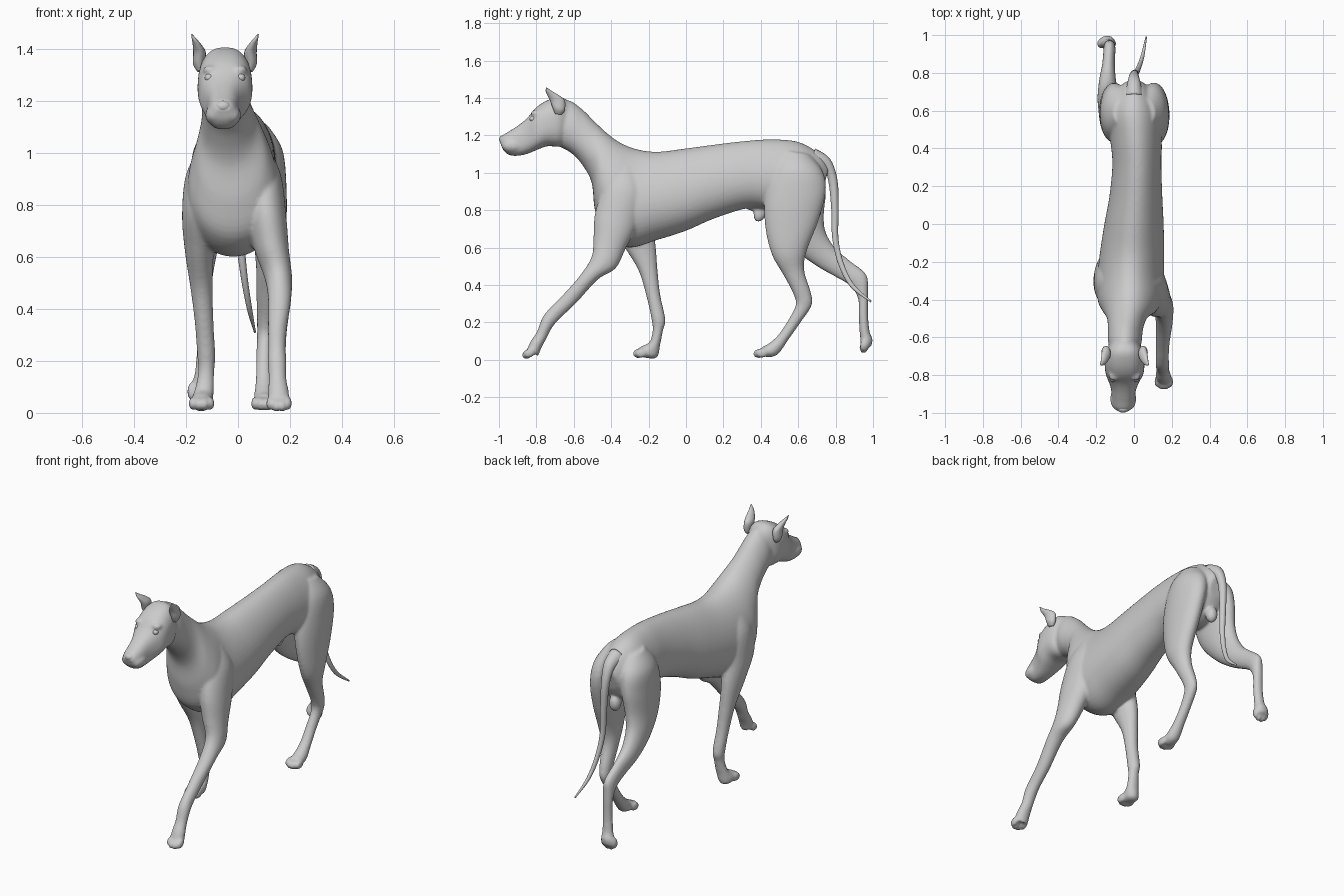
import bpy, bmesh, math
from mathutils import Matrix, Vector

HEAD_X = -0.05


def spow(v, p):
    return math.copysign(abs(v) ** p, v)


def loft(bm, rows, egg=0.0, power=1.0, n=32, steps=5):
    """Rows: centre x, half width, then two opposite profile points (y, z, y, z)."""
    dense = []
    for i in range(len(rows) - 1):
        p0, p1, p2 = rows[max(i - 1, 0)], rows[i], rows[i + 1]
        p3 = rows[min(i + 2, len(rows) - 1)]
        for k in range(steps):
            t = k / steps
            dense.append([0.5 * (2 * b + (c - a) * t + (2 * a - 5 * b + 4 * c - d) * t * t
                                 + (3 * b - a - 3 * c + d) * t ** 3)
                          for a, b, c, d in zip(p0, p1, p2, p3)])
    dense.append(rows[-1])
    rings = []
    for x, w, ya, za, yb, zb in dense:
        ring = []
        for j in range(n):
            a = 2 * math.pi * j / n
            c, s = spow(math.cos(a), power), spow(math.sin(a), power)
            ring.append(bm.verts.new((x + w * c * (1 - egg * s),
                                      (ya + yb) / 2 + (ya - yb) / 2 * s,
                                      (za + zb) / 2 + (za - zb) / 2 * s)))
        rings.append(ring)
    faces = [bm.faces.new(rings[0]), bm.faces.new(rings[-1][::-1])]
    for r, q in zip(rings, rings[1:]):
        for j in range(n):
            faces.append(bm.faces.new((r[j], q[j], q[(j + 1) % n], r[(j + 1) % n])))
    bmesh.ops.recalc_face_normals(bm, faces=faces)


def blob(bm, centre, radii, tilt=0.0):
    m = (Matrix.Translation(Vector(centre)) @ Matrix.Rotation(tilt, 4, 'X')
         @ Matrix.Diagonal((*radii, 1)))
    bmesh.ops.create_uvsphere(bm, u_segments=20, v_segments=12, radius=1, matrix=m)


def toes(bm, x, y, z, radii, tilt=0.0):
    for off, back in ((-.034, .014), (-.012, 0), (.012, 0), (.034, .014)):
        blob(bm, (x + off, y + back * math.cos(tilt), z + back * math.sin(tilt)), radii, tilt)


def finish(bm, name):
    me = bpy.data.meshes.new(name)
    bm.to_mesh(me)
    bm.free()
    me.shade_smooth()
    ob = bpy.data.objects.new(name, me)
    bpy.context.scene.collection.objects.link(ob)
    return ob


body = bmesh.new()

# torso and neck
loft(body, [
    (0, .05, .765, 1.03, .73, .90), (0, .10, .715, 1.10, .68, .82),
    (0, .145, .60, 1.165, .58, .78), (.01, .135, .45, 1.178, .45, .80),
    (.015, .128, .30, 1.168, .33, .81), (.01, .138, .15, 1.15, .15, .755),
    (0, .155, 0, 1.13, 0, .69), (-.01, .168, -.15, 1.112, -.15, .642),
    (-.018, .175, -.26, 1.125, -.31, .60), (-.02, .17, -.35, 1.16, -.44, .67),
    (-.025, .14, -.42, 1.21, -.487, .80), (-.037, .105, -.49, 1.275, -.505, .95),
    (-.045, .092, -.55, 1.335, -.56, 1.05), (-.048, .088, -.62, 1.385, -.62, 1.11),
    (-.05, .075, -.68, 1.39, -.70, 1.15)], egg=.16, n=48)

# head
loft(body, [
    (HEAD_X, .065, -.61, 1.365, -.64, 1.16), (HEAD_X, .098, -.67, 1.405, -.68, 1.14),
    (HEAD_X, .105, -.74, 1.388, -.74, 1.142), (HEAD_X, .099, -.80, 1.35, -.79, 1.125),
    (-.053, .08, -.845, 1.297, -.83, 1.108), (-.055, .066, -.885, 1.262, -.87, 1.095),
    (-.057, .058, -.94, 1.225, -.92, 1.09), (-.058, .05, -.98, 1.20, -.955, 1.10),
    (-.058, .03, -.998, 1.175, -.98, 1.125)], egg=.06, power=.8, n=40)
for s in (-1, 1):
    blob(body, (-.057 + s * .035, -.925, 1.145), (.034, .06, .038))   # lips
    blob(body, (HEAD_X + s * .056, -.80, 1.318), (.03, .03, .018))    # brow

# front leg reaching forward
loft(body, [
    (.06, .05, -.38, 1.04, -.27, 1.03), (.095, .07, -.44, .93, -.22, .90),
    (.11, .076, -.487, .78, -.26, .72), (.13, .066, -.495, .65, -.32, .60),
    (.155, .053, -.505, .55, -.375, .49), (.16, .045, -.57, .447, -.47, .43),
    (.152, .037, -.66, .345, -.59, .30), (.15, .034, -.725, .28, -.68, .215),
    (.15, .036, -.768, .225, -.72, .165), (.152, .034, -.797, .15, -.745, .115),
    (.155, .04, -.83, .10, -.77, .07), (.157, .042, -.85, .055, -.79, .02)])
toes(body, .158, -.848, .03, (.016, .032, .024), .5)

# straight front leg
loft(body, [
    (-.09, .05, -.38, 1.04, -.25, 1.03), (-.125, .075, -.42, .93, -.2, .90),
    (-.14, .075, -.43, .78, -.18, .74), (-.148, .056, -.34, .62, -.163, .62),
    (-.14, .043, -.255, .48, -.152, .48), (-.13, .036, -.212, .34, -.138, .35),
    (-.122, .035, -.187, .23, -.11, .215), (-.122, .031, -.178, .16, -.122, .16),
    (-.13, .037, -.195, .095, -.138, .08), (-.14, .043, -.235, .074, -.155, .012),
    (-.14, .04, -.252, .062, -.22, .01)])
toes(body, -.14, -.252, .034, (.016, .034, .026), .15)

# hind leg under the body
loft(body, [
    (.06, .05, .52, 1.12, .66, 1.1), (.09, .08, .46, 1.02, .73, 1.01),
    (.108, .078, .42, .86, .748, .9), (.12, .067, .425, .70, .707, .74),
    (.125, .056, .46, .56, .645, .58), (.115, .044, .52, .455, .632, .48),
    (.108, .035, .575, .35, .668, .36), (.104, .031, .585, .29, .672, .29),
    (.1, .03, .545, .21, .613, .20), (.1, .032, .495, .135, .553, .115),
    (.1, .039, .44, .085, .49, .028), (.1, .04, .41, .072, .43, .012)])
toes(body, .1, .393, .034, (.016, .035, .026), .15)

# hind leg stretched back
loft(body, [
    (-.06, .05, .52, 1.12, .66, 1.1), (-.09, .08, .46, 1.02, .73, 1.01),
    (-.105, .078, .43, .88, .748, .9), (-.12, .067, .47, .72, .737, .77),
    (-.135, .058, .58, .59, .748, .68), (-.14, .046, .70, .50, .80, .595),
    (-.135, .034, .80, .443, .88, .527), (-.13, .032, .88, .393, .963, .457),
    (-.13, .03, .92, .325, .974, .37), (-.13, .029, .923, .24, .974, .24),
    (-.135, .032, .928, .15, .982, .15), (-.142, .04, .933, .10, .998, .11),
    (-.145, .042, .935, .07, .99, .07)])
toes(body, -.145, .952, .068, (.016, .036, .024), 1.4)

# groin
blob(body, (.005, .395, .785), (.024, .034, .05), -.3)
blob(body, (0, .37, .825), (.03, .06, .03))
blob(body, (0, .69, .80), (.035, .035, .05))

# fuse the overlapping masses into one skin
ob = finish(body, "body")
rm = ob.modifiers.new("Fuse", 'REMESH')
rm.mode = 'VOXEL'
rm.voxel_size = .008
rm.use_smooth_shade = True
sm = ob.modifiers.new("Soften", 'SMOOTH')
sm.factor = .5
sm.iterations = 7

# tail
bm = bmesh.new()
loft(bm, [
    (0, .05, .69, 1.13, .66, 1.02), (0, .034, .77, 1.075, .735, 1.015),
    (0, .024, .81, .96, .762, .95), (.005, .019, .816, .8, .777, .8),
    (.01, .016, .815, .65, .782, .65), (.025, .013, .842, .52, .815, .508),
    (.045, .010, .897, .405, .88, .388), (.065, .004, .992, .315, .988, .307)], n=20)
finish(bm, "tail")

# ears, eyes
for s, side in ((-1, "right"), (1, "left")):
    bm = bmesh.new()
    loft(bm, [(HEAD_X + s * o, w, *p) for o, w, *p in (
        (.095, .012, -.70, 1.315, -.665, 1.31), (.100, .022, -.712, 1.345, -.648, 1.335),
        (.098, .024, -.727, 1.385, -.648, 1.385), (.107, .017, -.742, 1.415, -.68, 1.415),
        (.117, .010, -.75, 1.435, -.715, 1.435), (.127, .003, -.748, 1.456, -.738, 1.452))], n=20)
    finish(bm, "ear_" + side)
    bm = bmesh.new()
    blob(bm, (HEAD_X + s * .06, -.818, 1.288), (.018, .018, .016))
    finish(bm, "eye_" + side)

# nose
bm = bmesh.new()
blob(bm, (-.058, -.977, 1.178), (.03, .022, .022))
finish(bm, "nose")
